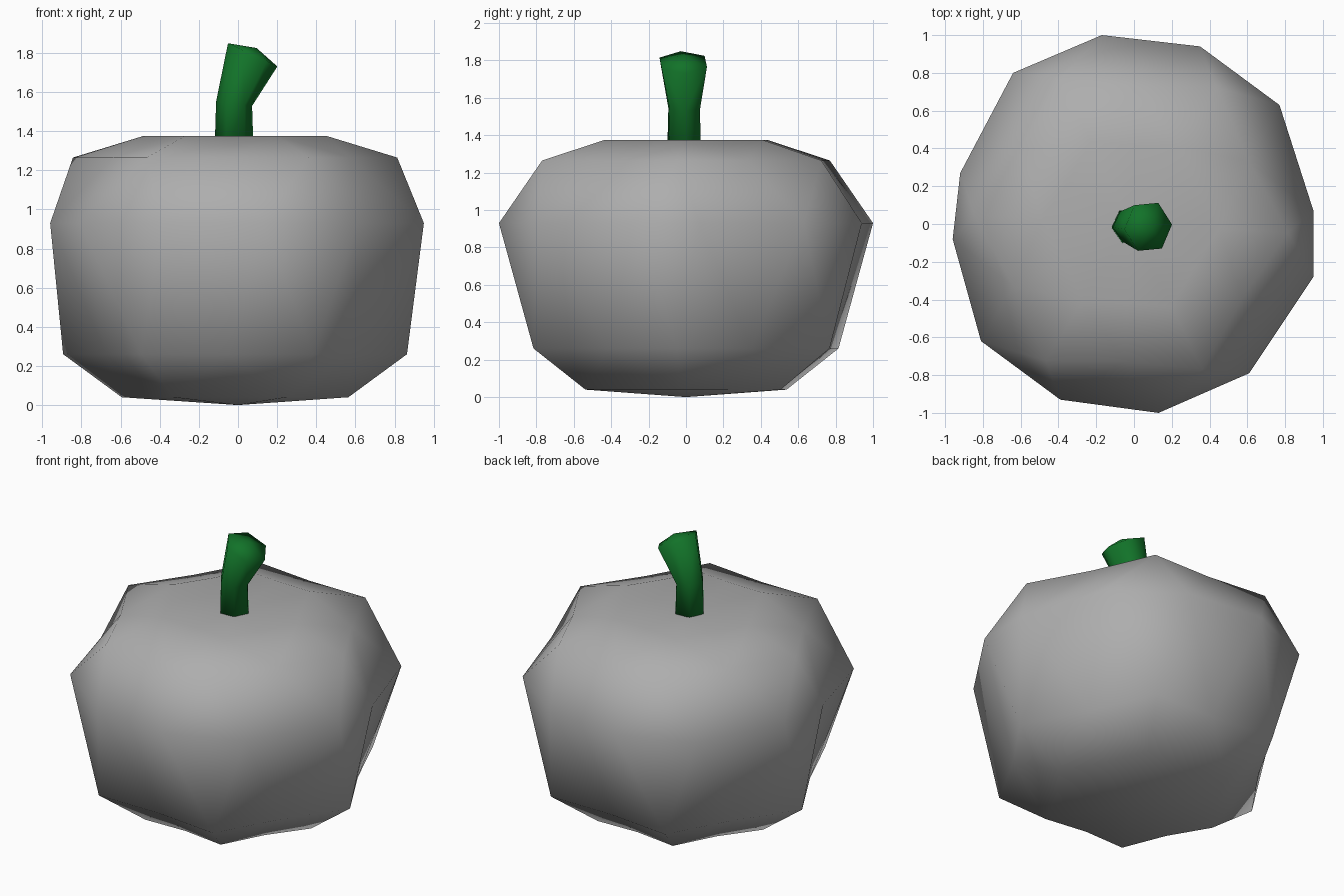
import bpy, bmesh, math
from mathutils import Vector

if "Cube" in bpy.data.objects:
    bpy.data.objects.remove(bpy.data.objects["Cube"])


def material(name, rgb):
    m = bpy.data.materials.new(name)
    m.diffuse_color = (*rgb, 1)
    m.use_nodes = True
    m.node_tree.nodes["Principled BSDF"].inputs["Base Color"].default_value = m.diffuse_color
    return m


def loft(name, rings, bottom, top, mat):
    """Skin a stack of equal rings and close both ends with a fan."""
    bm = bmesh.new()
    loops = [[bm.verts.new(p) for p in r] for r in rings]
    n = len(loops[0])
    lo, hi = bm.verts.new(bottom), bm.verts.new(top)
    for i in range(n):
        j = (i + 1) % n
        for a, b in zip(loops, loops[1:]):
            bm.faces.new((a[i], a[j], b[j], b[i]))
        bm.faces.new((loops[0][j], loops[0][i], lo))
        bm.faces.new((loops[-1][i], loops[-1][j], hi))
    bmesh.ops.triangulate(bm, faces=[f for f in bm.faces if len(f.verts) == 4],
                          quad_method='SHORT_EDGE')
    bmesh.ops.recalc_face_normals(bm, faces=bm.faces)
    me = bpy.data.meshes.new(name)
    bm.to_mesh(me)
    bm.free()
    me.materials.append(mat)
    me.shade_smooth()
    ob = bpy.data.objects.new(name, me)
    bpy.context.collection.objects.link(ob)
    return ob


def lobed(z, ridge, valley):
    """Twelve points alternating between six ridges and six valleys."""
    pts = []
    for i in range(12):
        a = math.radians(-3 + 30 * i)
        r = valley if i % 2 else ridge
        pts.append((r * math.cos(a) - 0.015, r * math.sin(a) * 1.04, z))
    return pts


# Body: widest ring is an irregular twelve-gon, the others are six-lobed
belt = [(0.95, 0.07), (0.77, 0.63), (0.35, 0.94), (-0.17, 1.0), (-0.64, 0.80), (-0.92, 0.27),
        (-0.96, -0.08), (-0.81, -0.62), (-0.39, -0.93), (0.13, -1.0), (0.61, -0.79), (0.95, -0.28)]
body_rings = [
    lobed(0.04, 0.58, 0.48),
    lobed(0.26, 0.88, 0.74),
    [(x, y, 0.93) for x, y in belt],
    lobed(1.265, 0.83, 0.70),
    lobed(1.375, 0.47, 0.40),
]
loft("body", body_rings, (0, 0, 0), (-0.02, 0, 1.33), material("grey", (0.42, 0.42, 0.42)))


# Stem: six-sided, bending towards +x and flaring at the tilted tip
def stem_ring(cx, cy, cz, r, tilt, turn):
    pts = []
    for i in range(6):
        a = math.radians(60 * i + turn)
        u = r * math.cos(a)
        pts.append((cx + u * math.cos(tilt), cy + r * math.sin(a), cz - u * math.sin(tilt)))
    return pts


stem_rings = [
    stem_ring(-0.02, -0.01, 1.30, 0.10, 0, 5),
    stem_ring(-0.02, -0.01, 1.54, 0.093, 0.12, 5),
    stem_ring(0.075, -0.015, 1.79, 0.14, 0.44, 5),
]
loft("stem", stem_rings, (-0.02, -0.01, 1.29), (0.095, -0.01, 1.825),
     material("stem green", (0.006, 0.17, 0.022)))
